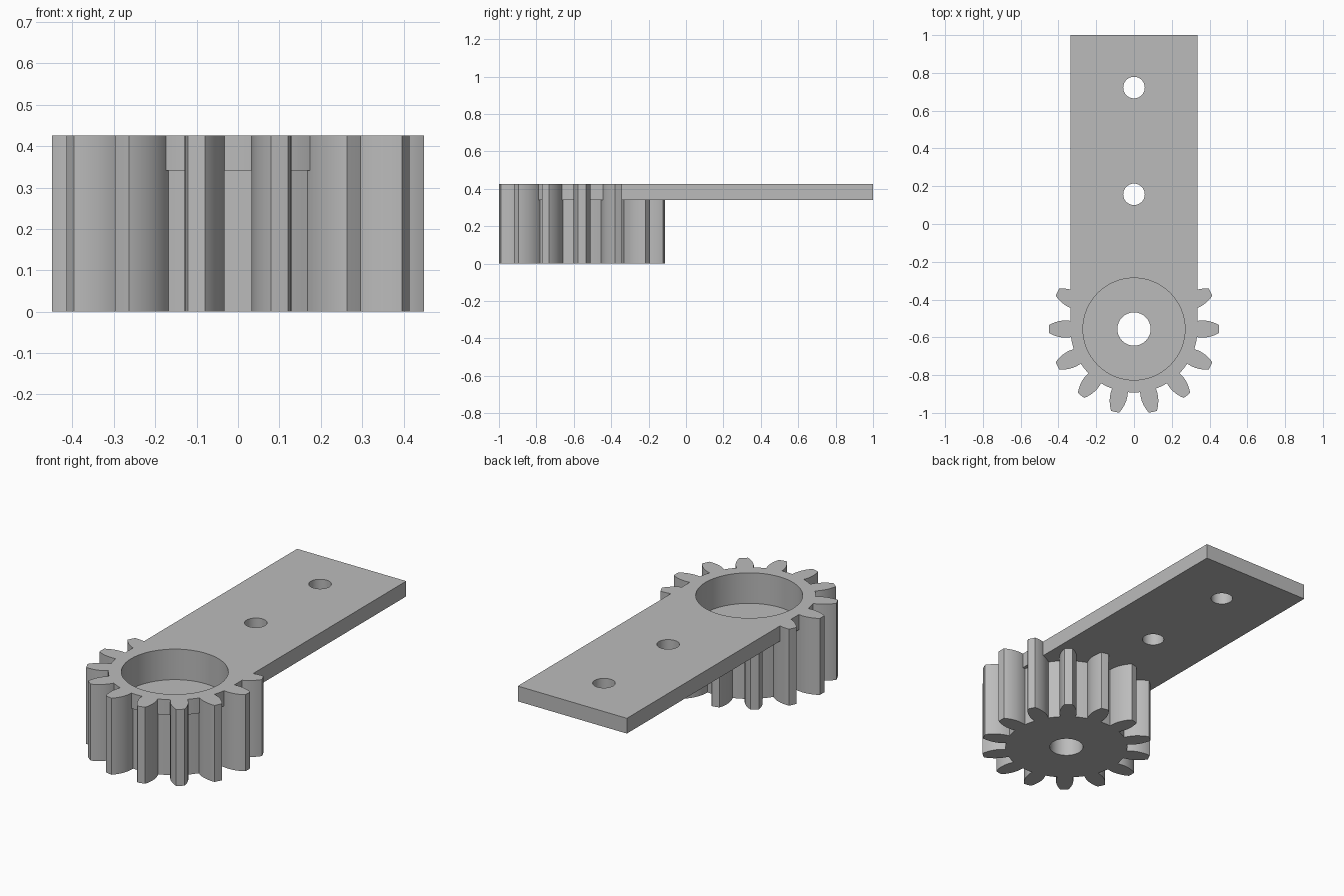
import bpy, bmesh, math

if "Cube" in bpy.data.objects:
    bpy.data.objects.remove(bpy.data.objects["Cube"])

GEAR_Y = -0.556      # gear axis
TOP = 0.426          # overall height
PLATE_Z = 0.341      # underside of the arm
TEETH = 14

grey = bpy.data.materials.new("plain grey")
grey.diffuse_color = (0.5, 0.5, 0.5, 1)
grey.use_nodes = True
grey.node_tree.nodes["Principled BSDF"].inputs["Base Color"].default_value = grey.diffuse_color


def prism(name, outline, z0, z1):
    """Extrude a closed xy outline from z0 to z1."""
    bm = bmesh.new()
    face = bm.faces.new([bm.verts.new((x, y, z0)) for x, y in outline])
    ext = bmesh.ops.extrude_face_region(bm, geom=[face])
    for v in ext["geom"]:
        if isinstance(v, bmesh.types.BMVert):
            v.co.z = z1
    bmesh.ops.recalc_face_normals(bm, faces=bm.faces)
    mesh = bpy.data.meshes.new(name)
    bm.to_mesh(mesh)
    bm.free()
    mesh.materials.append(grey)
    obj = bpy.data.objects.new(name, mesh)
    bpy.context.collection.objects.link(obj)
    return obj


def arc(r, cy, a0, a1, n):
    return [(r * math.cos(a0 + (a1 - a0) * i / n),
             cy + r * math.sin(a0 + (a1 - a0) * i / n)) for i in range(n + 1)]


def circle(r, cy, n=64):
    return arc(r, cy, 0, 2 * math.pi, n)[:-1]


def combine(target, other, operation):
    """Apply a boolean and remove the helper."""
    mod = target.modifiers.new(operation, 'BOOLEAN')
    mod.operation = operation
    mod.solver = 'EXACT'
    mod.object = other
    bpy.context.view_layer.objects.active = target
    bpy.ops.object.modifier_apply(modifier=mod.name)
    bpy.data.objects.remove(other, do_unlink=True)


# Gear outline: one tooth flank (radius, half width), mirrored and repeated
flank = [(0.32, 0.040), (0.338, 0.0435), (0.36, 0.0455), (0.38, 0.0445),
         (0.40, 0.041), (0.42, 0.035), (0.437, 0.028), (0.4495, 0.021)]
tooth = [(r, -w) for r, w in flank] + [(0.45, 0)] + [(r, w) for r, w in reversed(flank)]
outline = []
for k in range(TEETH):
    a = 2 * math.pi * k / TEETH
    c, s = math.cos(a), math.sin(a)
    outline += [(r * c - w * s, GEAR_Y + r * s + w * c) for r, w in tooth]
    mid = a + math.pi / TEETH
    outline.append((0.322 * math.cos(mid), GEAR_Y + 0.322 * math.sin(mid)))
gear = prism("gear_with_arm", outline, 0, TOP)

# Flat arm with a round end around the gear
arm = prism("arm", [(0.336, 1), (-0.336, 1)]
            + arc(0.336, GEAR_Y, math.pi, 2 * math.pi, 48), PLATE_Z, TOP)
combine(gear, arm, 'UNION')

# Wide pocket, shaft hole and two mounting holes
for name, r, y, z in (("pocket", 0.27, GEAR_Y, 0.256), ("shaft_hole", 0.088, GEAR_Y, -0.1),
                      ("near_hole", 0.057, 0.157, -0.1), ("far_hole", 0.057, 0.722, -0.1)):
    combine(gear, prism(name, circle(r, y), z, TOP + 0.1), 'DIFFERENCE')

# Smooth curved walls, crisp edges
bpy.ops.object.select_all(action='DESELECT')
gear.select_set(True)
bpy.context.view_layer.objects.active = gear
bpy.ops.object.shade_smooth_by_angle(angle=math.radians(25))
